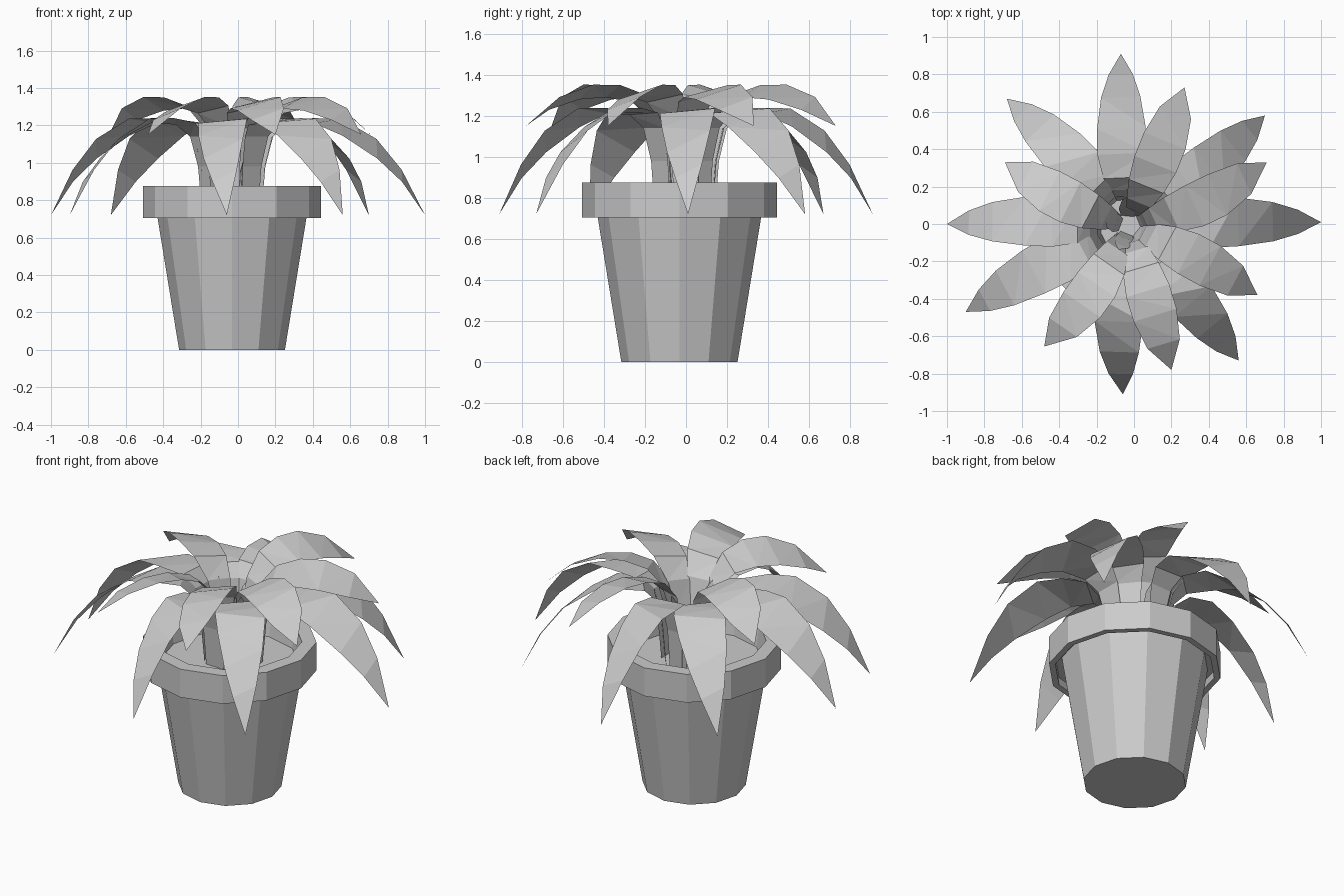
import bpy
import bmesh
from math import cos, sin, pi
from mathutils import Vector

if "Cube" in bpy.data.objects:
    bpy.data.objects.remove(bpy.data.objects["Cube"])

grey = bpy.data.materials.new("plain grey")
grey.use_nodes = True
grey.diffuse_color = (0.6, 0.6, 0.6, 1)
grey.node_tree.nodes["Principled BSDF"].inputs["Base Color"].default_value = (0.6, 0.6, 0.6, 1)


def finish(bm, name):
    mesh = bpy.data.meshes.new(name)
    bm.to_mesh(mesh)
    bm.free()
    mesh.materials.append(grey)
    obj = bpy.data.objects.new(name, mesh)
    bpy.context.collection.objects.link(obj)
    return obj


def lathe(name, profile, centre, sides=12):
    """Turn a radius/height profile into a faceted solid."""
    bm = bmesh.new()
    verts = [bm.verts.new((r, 0, z)) for r, z in profile]
    edges = [bm.edges.new(pair) for pair in zip(verts, verts[1:])]
    bmesh.ops.spin(bm, geom=verts + edges, cent=(0, 0, 0), axis=(0, 0, 1),
                   angle=2 * pi, steps=sides, use_merge=True)
    bmesh.ops.remove_doubles(bm, verts=bm.verts, dist=0.0005)
    bmesh.ops.recalc_face_normals(bm, faces=bm.faces)
    finish(bm, name).location = centre


def leaf(name, tip, drift, profile):
    """Sweep a flat, tapering, twisting blade from the pot to its tip."""
    base = Vector((-0.03, -0.01, 0))
    reach = Vector((tip[0], tip[1], 0)) - base
    out = reach.normalized()
    side = Vector((-out.y, out.x, 0))
    bm = bmesh.new()
    rows = []
    for t, z, half, slope in profile:
        # Blade drifts sideways most around its middle
        bow = 4 * t * (1 - t)
        mid = base + reach * t + side * drift * bow + Vector((0, 0, z))
        across = (side + Vector((0, 0, slope))) * half
        ends = (mid - across, mid + across) if half else (mid,)
        rows.append([bm.verts.new(p) for p in ends])
    for a, b in zip(rows, rows[1:]):
        bm.faces.new(a + b[::-1])
    bmesh.ops.triangulate(bm, faces=bm.faces)
    bm.normal_update()
    finish(bm, name)


# Pot with overhanging rim, hollow under the lip
pot_centre = (-0.032, -0.032, 0)
lathe("pot", [(0, 0), (0.283, 0), (0.398, 0.705), (0.404, 0.75), (0.44, 0.75),
              (0.44, 0.705), (0.475, 0.705), (0.475, 0.875), (0.395, 0.875),
              (0.375, 0.74)], pot_centre)
lathe("soil", [(0, 0.745), (0.376, 0.745)], pot_centre)

# Blade profiles: fraction of reach, height, half width, sideways slope
low_profile = [(0.15, 0.74, 0.06, 0), (0.17, 0.98, 0.065, 0), (0.21, 1.14, 0.08, 0),
               (0.28, 1.21, 0.11, 0.05), (0.42, 1.225, 0.135, 0.1),
               (0.57, 1.19, 0.13, 0.35), (0.75, 1.075, 0.105, 0.5),
               (0.88, 0.93, 0.065, 0.5), (1, 0.72, 0, 0)]
high_profile = [(0.08, 0.74, 0.04, 0), (0.11, 1.0, 0.05, 0), (0.17, 1.18, 0.07, 0.1),
                (0.29, 1.285, 0.1, 0.2), (0.45, 1.32, 0.12, 0.25),
                (0.62, 1.315, 0.12, 0.3), (0.82, 1.26, 0.09, 0.35), (1, 1.15, 0, 0)]

# Lower, long drooping leaves: tip x, tip y, sideways drift
low_leaves = [(-0.07, 0.91, 0.015), (0.7, 0.58, -0.025), (1, 0.01, 0.01),
              (0.56, -0.73, 0.01), (-0.06, -0.91, -0.035), (-0.9, -0.47, -0.02),
              (-1, 0, -0.02), (-0.68, 0.67, -0.025)]
for i, (x, y, drift) in enumerate(low_leaves):
    leaf(f"low_leaf_{i + 1}", (x, y), drift, low_profile)

# Upper, shorter leaves
high_leaves = [(0.27, 0.73, -0.01), (0.71, 0.33, -0.05), (0.66, -0.38, 0.02),
               (0.2, -0.78, 0), (-0.48, -0.655, 0.04), (-0.69, 0.33, 0.03)]
for i, (x, y, drift) in enumerate(high_leaves):
    leaf(f"high_leaf_{i + 1}", (x, y), drift, high_profile)

# Short inner stalks filling the heart of the plant
stalk_profile = [(0.3, 0.74, 0.035, 0), (0.5, 0.95, 0.05, 0), (0.8, 1.12, 0.04, 0), (1, 1.2, 0, 0)]
for i in range(5):
    a = 2 * pi * i / 5 + 0.4
    leaf(f"inner_stalk_{i + 1}", (0.16 * cos(a), 0.16 * sin(a)), 0.01, stalk_profile)
